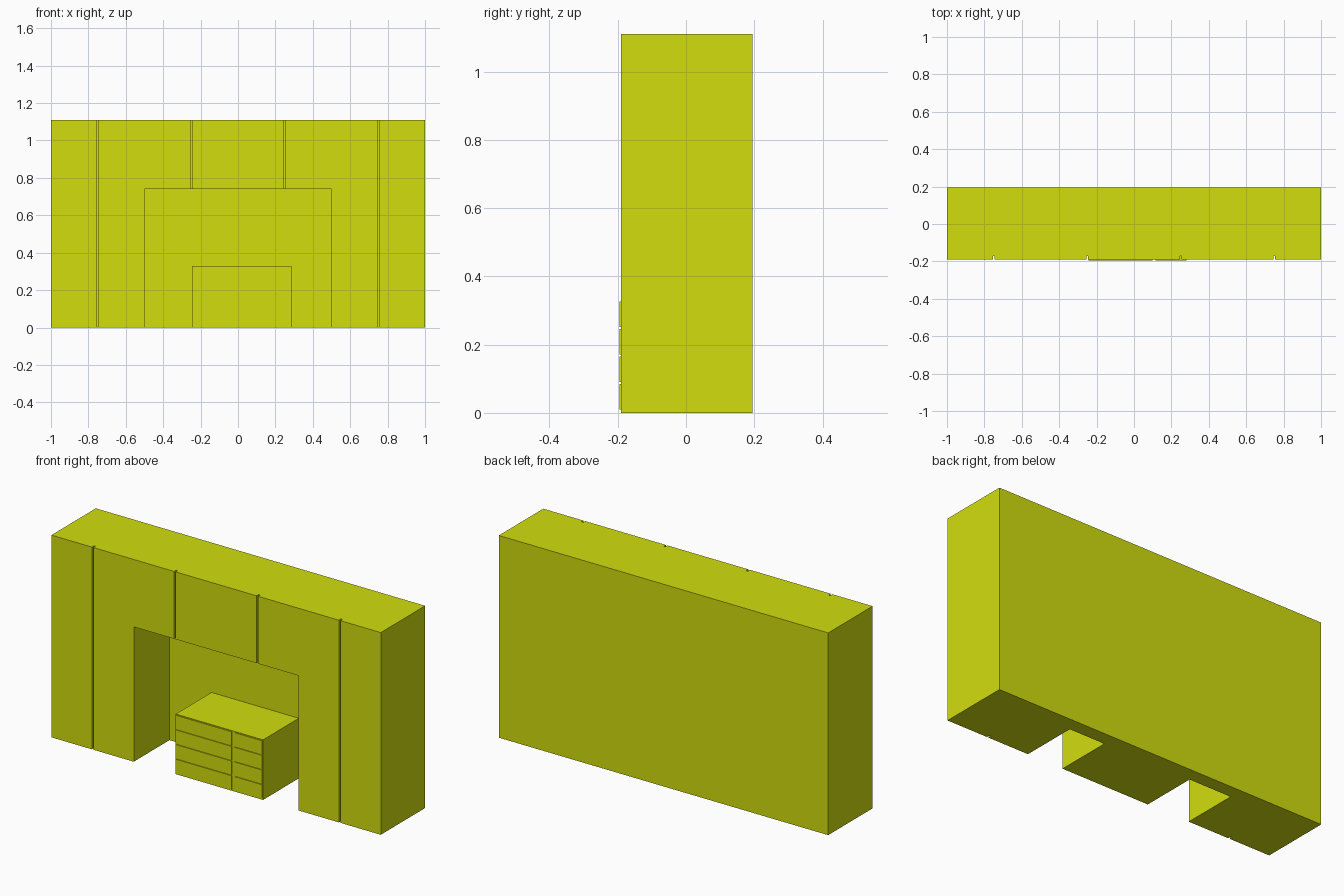
import bpy

if "Cube" in bpy.data.objects:
    bpy.data.objects.remove(bpy.data.objects["Cube"])

W, H = 2.0, 1.11              # overall width and height
FRONT, BACK = -0.19, 0.195    # wardrobe front and back planes
PANEL = 0.12                  # front plane of the alcove back wall
DRAWER_FRONT = -0.195

mat = bpy.data.materials.new("yellow_green")
mat.diffuse_color = (0.64, 0.73, 0.004, 1)
mat.use_nodes = True
mat.node_tree.nodes["Principled BSDF"].inputs["Base Color"].default_value = mat.diffuse_color


def box(name, x, y, z):
    """Box spanning the given (min, max) ranges."""
    size = [b - a for a, b in (x, y, z)]
    bpy.ops.mesh.primitive_cube_add(size=1, location=[(a + b) / 2 for a, b in (x, y, z)])
    ob = bpy.context.object
    ob.name = name
    ob.scale = size
    bpy.ops.object.transform_apply(location=True, rotation=False, scale=True)
    ob.data.materials.append(mat)
    return ob


def cut(target, cutter):
    """Subtract the cutter and remove it."""
    cutter.hide_render = True
    mod = target.modifiers.new("cut", 'BOOLEAN')
    mod.operation = 'DIFFERENCE'
    mod.solver = 'EXACT'
    mod.object = cutter
    bpy.context.view_layer.objects.active = target
    bpy.ops.object.modifier_apply(modifier=mod.name)
    bpy.data.objects.remove(cutter)


# Wardrobe wall with an open alcove
wardrobe = box("wardrobe_body", (-W / 2, W / 2), (FRONT, BACK), (0, H))
cut(wardrobe, box("alcove_cutter", (-0.5, 0.5), (-0.4, PANEL), (-0.2, 0.74)))

# Narrow grooves between the doors
for x in (-0.75, -0.25, 0.25, 0.75):
    cut(wardrobe, box("groove_cutter", (x - 0.005, x + 0.005),
                      (-0.4, FRONT + 0.018), (-0.2, H + 0.2)))

# Chest of drawers standing against the alcove wall
box("chest_body", (-0.245, 0.285), (FRONT, PANEL), (0, 0.33))

# Drawer fronts: four rows, one wide and one narrow column
for row in range(4):
    z = 0.01 + row * 0.0805
    for label, x in (("wide", (-0.242, 0.098)), ("narrow", (0.114, 0.282))):
        box(f"drawer_front_{label}_{row + 1}", x, (DRAWER_FRONT, FRONT), (z, z + 0.0745))
